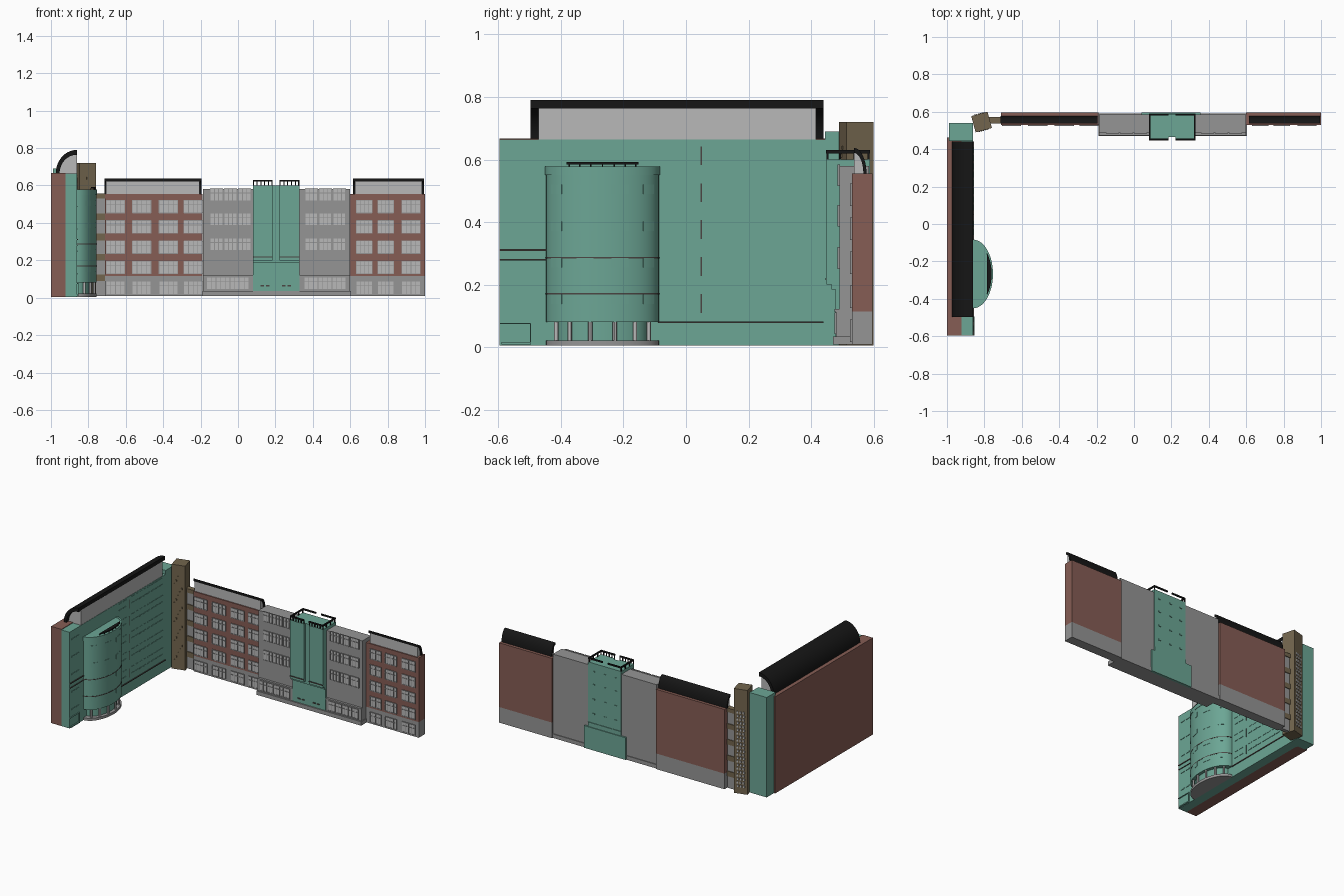
import bpy, bmesh, math

if "Cube" in bpy.data.objects:
    bpy.data.objects.remove(bpy.data.objects["Cube"])

COL = {'teal': (.15, .38, .30), 'brick': (.24, .11, .09), 'grey': (.30, .30, .30), 'light': (.48, .48, .48),
       'tan': (.17, .13, .075), 'black': (.008, .008, .008), 'trim': (.07, .06, .055)}
MATS = {}
for n, c in COL.items():
    MATS[n] = bpy.data.materials.new(n)
    MATS[n].diffuse_color = (*c, 1)


def finish(name, bm, col, smooth=False):
    bmesh.ops.recalc_face_normals(bm, faces=bm.faces)
    me = bpy.data.meshes.new(name)
    bm.to_mesh(me)
    bm.free()
    ob = bpy.data.objects.new(name, me)
    bpy.context.collection.objects.link(ob)
    me.materials.append(MATS[col])
    if smooth:
        bpy.ops.object.select_all(action='DESELECT')
        ob.select_set(True)
        bpy.context.view_layer.objects.active = ob
        bpy.ops.object.shade_smooth_by_angle()
    return ob


def boxes(name, items, col):
    """items: (x0, x1, y0, y1, z0, z1)"""
    bm = bmesh.new()
    for x0, x1, y0, y1, z0, z1 in items:
        for v in bmesh.ops.create_cube(bm, size=1)['verts']:
            v.co = (x0 if v.co.x < 0 else x1, y0 if v.co.y < 0 else y1, z0 if v.co.z < 0 else z1)
    return finish(name, bm, col)


def prism(name, profiles, axis, col):
    """profiles: (points, low, high), extruded along the axis"""
    bm = bmesh.new()
    put = {'x': lambda a, b, h: (h, a, b), 'y': lambda a, b, h: (a, h, b), 'z': lambda a, b, h: (a, b, h)}[axis]
    for pts, lo, hi in profiles:
        A = [bm.verts.new(put(a, b, lo)) for a, b in pts]
        B = [bm.verts.new(put(a, b, hi)) for a, b in pts]
        bm.faces.new(A)
        bm.faces.new(B)
        for i in range(len(A)):
            j = (i + 1) % len(A)
            bm.faces.new((A[i], A[j], B[j], B[i]))
    return finish(name, bm, col, True)


def arc(cx, cy, rx, ry, a0, a1, n):
    return [(cx + rx * math.cos(math.radians(a0 + (a1 - a0) * i / n)),
             cy + ry * math.sin(math.radians(a0 + (a1 - a0) * i / n))) for i in range(n + 1)]


def window(u, v, w, h, y, nx, ny=2):
    """front-facing window: pane box and frame boxes"""
    t, d = .0035, .006
    pane = (u - w / 2, u + w / 2, y - .003, y + .002, v - h / 2, v + h / 2)
    fr = []
    for i in range(nx + 1):
        x = u - w / 2 + w * i / nx
        fr.append((x - t / 2, x + t / 2, y - d, y + .002, v - h / 2, v + h / 2))
    for i in range(ny + 1):
        z = v - h / 2 + h * (i / ny if i != 1 else .65)
        fr.append((u - w / 2, u + w / 2, y - d, y + .002, z - t / 2, z + t / 2))
    return pane, fr


# long wing: brick ends over a grey plinth
ends = [(-.71, -.19), (.60, 1.0)]
boxes('brick_end_walls', [(a, b, .53, .597, .115, .555) for a, b in ends], 'brick')
boxes('end_plinths', [(a, b, .53, .597, .008, .115) for a, b in ends], 'grey')

# curved roof screens on the brick ends
prof = arc(.537, .555, .04, .082, 0, 90, 10)
shell = prof + arc(.537, .555, .03, .066, 90, 0, 10)
prism('end_roof_shells', [(shell, a, b) for a, b in ((-.715, -.195), (.615, .995))], 'x', 'black')
fill = [(.537, .555)] + arc(.537, .555, .031, .067, 0, 90, 10)
prism('end_roof_infill', [(fill, a, b) for a, b in ((-.705, -.205), (.625, .985))], 'x', 'light')

# long wing: projecting grey centre
boxes('centre_block', [(-.187, .60, .49, .585, .03, .58)], 'grey')
boxes('centre_plinth', [(-.19, .605, .47, .59, .008, .035)], 'grey')
bays = [(-.187, .08), (.33, .60)]
boxes('ground_floor_bays', [(a, b, .48, .50, .035, .118) for a, b in bays], 'grey')
boxes('bay_cornices', [(a, b, .474, .50, .113, .122) for a, b in bays], 'grey')

# windows of the long wing
panes, frames = [], []


def add(*args):
    p, f = window(*args)
    panes.append(p)
    frames.extend(f)


for x in (-.655, -.515, -.372, -.24, .675, .79, .925):
    for i in range(5):
        w = .10 if x not in (.675, .79) else .085
        add(x, .053 + .1085 * i, w, .068, .53, 4)
for x0 in (-.115, .392):
    for k in range(3):
        for z in (.55, .42, .285):
            add(x0 + .075 * k, z, .066, .066, .49, 3)
for x in (-.055, .465):
    add(x, .076, .225, .065, .48, 9)
boxes('window_panes', panes, 'light')
boxes('window_frames', frames, 'grey')

# teal stair tower with overhanging twin shafts
boxes('stair_tower', [(.08, .33, .478, .592, .035, .19), (.08, .33, .465, .588, .185, .60),
                      (.08, .185, .45, .50, .20, .60), (.222, .33, .45, .50, .20, .60),
                      (.04, .355, .58, .597, .008, .16)], 'teal')
boxes('stair_tower_trim', [(.08, .185, .446, .451, .215, .221), (.222, .33, .446, .451, .215, .221)] +
      [(x, x + .018, .474, .479, .06, .068) for x in (.12, .15, .235, .265)], 'trim')
boxes('stair_tower_vents', [(x, x + .018, .592 - .006, .592, z, z + .008)
                            for x in (.11, .19, .28) for z in (.25, .35, .45, .54)], 'teal')

# tower railings
rail = []
for x0, x1, side in ((.08, .185, .08), (.222, .33, .322)):
    rail += [(x0, x1, .448, .456, .62, .63), (x0, x1, .58, .588, .62, .63), (side, side + .008, .448, .588, .62, .63)]
    for i in range(6):
        x = x0 + (x1 - x0 - .005) * i / 5
        rail.append((x, x + .005, .45, .455, .598, .622))
    rail += [(side, side + .006, y, y + .006, .598, .622) for y in (.49, .535, .58)]
boxes('tower_railings', rail, 'black')

# long side wing: brick outer skin, teal inner face, taller end block
boxes('side_wing_brick', [(-1, -.922, -.597, .462, .005, .668)], 'brick')
boxes('side_wing_teal', [(-.922, -.86, -.597, .462, .005, .664), (-.99, -.86, .445, .54, .005, .69)], 'teal')
cx, cz = -.862, .664
shell = arc(cx, cz, .112, .126, 180, 90, 14) + arc(cx, cz, .092, .1, 90, 180, 14)
prism('side_roof_shell', [(shell, -.497, .44)], 'y', 'black')
prism('side_roof_infill', [([(cx, cz)] + arc(cx, cz, .094, .102, 180, 90, 14), -.472, .415)], 'y', 'light')

# inner face sills, slits and string courses
sills = []
for r in range(5):
    z = .125 + .12 * r
    for k in range(11):
        y = -.06 + .044 * k
        if abs(y + .016 - .05) > .02:
            sills.append((-.861, -.857, y, y + .032, z, z + .006))
            sills.append((-.861, -.858, y, y + .032, z + .045, z + .049))
    sills += [(-.861, -.857, y, y + .032, z, z + .006) for y in (-.575, -.525)]
boxes('side_wing_sills', sills, 'teal')
boxes('side_wing_slits', [(-.861, -.858, .047, .051, .11 + .118 * r, .17 + .118 * r) for r in range(5)], 'trim')
boxes('string_courses', [(-.861, -.855, -.597, -.445, .308, .314), (-.861, -.855, -.597, -.445, .278, .282),
                         (-.861, -.855, -.09, .44, .077, .083)], 'trim')
boxes('side_entrance', [(-.862, -.854, -.597, -.495, .074, .078), (-.862, -.854, -.499, -.495, .012, .078),
                        (-.862, -.852, -.59, -.495, .008, .016)], 'teal')

# half-elliptical drum on the inner face
DX, DY, RX, RY = -.861, -.267, .105, .18


def half(s, a0=-90, a1=90, n=28):
    return arc(DX, DY, RX * s, RY * s, a0, a1, n)


def band(s0, s1, a0=-90, a1=90, n=28):
    return half(s0, a0, a1, n) + half(s1, a1, a0, n)


prism('drum', [(half(1), .08, .575), (half(.8), .02, .08)], 'z', 'teal')
prism('drum_base', [(half(1), .005, .022)], 'z', 'grey')
prism('drum_string_courses', [(band(.98, 1.012), z, z + .005) for z in (.168, .284)], 'z', 'trim')
prism('drum_coping', [(band(.95, 1.02), .55, .578)], 'z', 'teal')
prism('drum_windows', [(band(.98, 1.015, a - 9, a + 9, 4), z, z + .03)
                       for a in (-55, -18, 18, 55) for z in (.138, .255, .372, .49)], 'z', 'teal')
cols = []
for a in (-66, -40, -14, 14, 40, 66):
    px, py = arc(DX, DY, RX * .9, RY * .9, a, a, 1)[0]
    cols.append((arc(px, py, .007, .007, 0, 330, 11), .02, .082))
prism('drum_columns', cols, 'z', 'light')
prism('drum_canopy', [(half(.95, -42, 42, 16), .585, .592)], 'z', 'black')
posts = []
for a in (-40, -26, -13, 0, 13, 26, 40):
    px, py = arc(DX, DY, RX * .92, RY * .92, a, a, 1)[0]
    posts.append((px - .002, px + .002, py - .002, py + .002, .574, .587))
boxes('canopy_posts', posts, 'black')

# turned corner tower with small stepped windows
H = .045
tower = boxes('corner_tower', [(-H, H, -H, H, .005, .72)], 'tan')
steps = []
for i in range(22):
    z = .05 + .024 * i
    for k in range(3):
        x = -.028 + .02 * k + (.004 if i % 2 else 0)
        steps.append((x, x + .012, H - .002, H + .003, z, z + .014))
back = boxes('tower_back_windows', steps, 'light')
front = boxes('tower_front_slots', [(-.03 + .012 * (i % 5), -.022 + .012 * (i % 5), -H - .003, -H + .002,
                                     .06 + .026 * i, .072 + .026 * i) for i in range(23)], 'tan')
for ob in (tower, back, front):
    ob.location = (-.815, .545, 0)
    ob.rotation_euler.z = math.radians(15)

# banded link between corner tower and long wing
boxes('link_wall', [(-.785, -.705, .543, .567, .008, .555)], 'grey')
boxes('link_bands', [(-.785, -.708, .537, .572, .09 + .1085 * i, .125 + .1085 * i) for i in range(4)] +
      [(-.785, -.708, .537, .572, .53, .557)], 'tan')

for m in bpy.data.materials:
    if m.users and not m.is_grease_pencil:
        m.use_nodes = True
        m.node_tree.nodes["Principled BSDF"].inputs["Base Color"].default_value = m.diffuse_color
